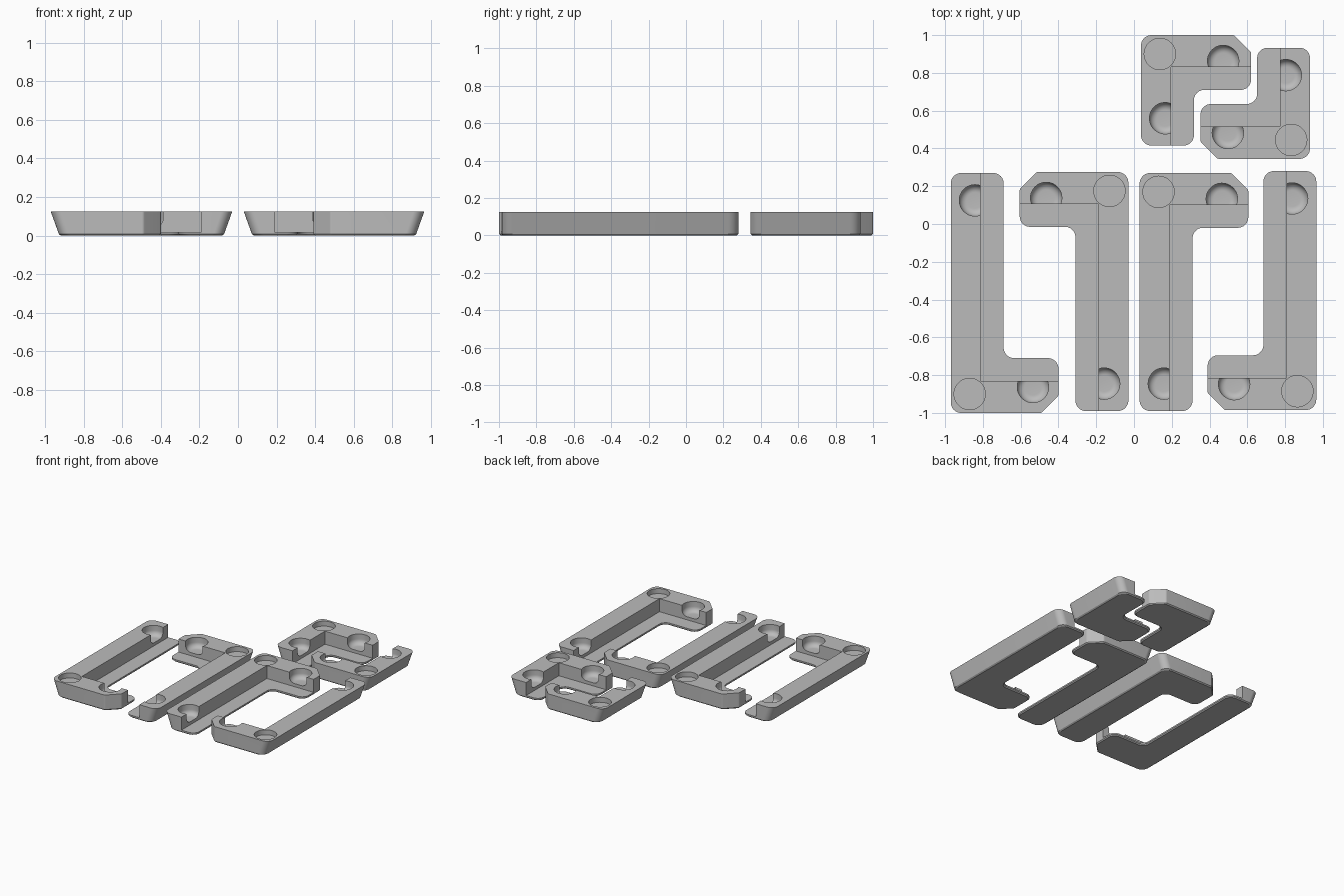
import bpy, bmesh, math
from mathutils import Vector

cube = bpy.data.objects.get("Cube")
if cube:
    bpy.data.objects.remove(cube, do_unlink=True)

HEIGHT, FLANGE, DRAFT, BEVEL = 0.125, 0.02, 0.045, 0.008
WALL_X, WALL_Y = 0.158, 0.17      # raised wall widths
ARM_X, ARM_Y = 0.28, 0.29         # full arm widths
HOLE_R = 0.083

grey = bpy.data.materials.new("grey_plastic")
grey.use_nodes = True
grey.diffuse_color = (0.5, 0.5, 0.5, 1)
grey.node_tree.nodes["Principled BSDF"].inputs["Base Color"].default_value = (0.5, 0.5, 0.5, 1)


def rounded(points, steps=8):
    """Round each (x, y, radius) corner of a closed polygon."""
    out = []
    for i, (x, y, r) in enumerate(points):
        p = Vector((x, y))
        a = (Vector(points[i - 1][:2]) - p).normalized()
        b = (Vector(points[(i + 1) % len(points)][:2]) - p).normalized()
        half = a.angle(b) / 2
        centre = p + (a + b).normalized() * r / math.sin(half)
        start = p + a * r / math.tan(half) - centre
        end = p + b * r / math.tan(half) - centre
        for k in range(steps + 1):
            out.append(centre + start.lerp(end, k / steps).normalized() * r)
    return out


def outline(length, short, draft, inset):
    """L-shaped footprint with one clipped corner."""
    d, e, r, c = draft + inset, inset, 0.055, 0.09
    return rounded([
        (d, e, r), (short - c, e, 0.02), (short - e, c, 0.02),
        (short - e, ARM_Y - e, r), (ARM_X - e, ARM_Y - e, r),
        (ARM_X - e, length - e, r), (d, length - e, r)])


def loft(name, rings):
    """Closed solid through a stack of equal rings of points."""
    bm = bmesh.new()
    loops = [[bm.verts.new(p) for p in ring] for ring in rings]
    n = len(loops[0])
    for low, high in zip(loops, loops[1:]):
        for i in range(n):
            j = (i + 1) % n
            bm.faces.new((low[i], low[j], high[j], high[i]))
    bm.faces.new(loops[0])
    bm.faces.new(loops[-1])
    bmesh.ops.recalc_face_normals(bm, faces=bm.faces)
    mesh = bpy.data.meshes.new(name)
    bm.to_mesh(mesh)
    bm.free()
    mesh.materials.append(grey)
    ob = bpy.data.objects.new(name, mesh)
    bpy.context.collection.objects.link(ob)
    return ob


def bracket(name, corner, sx, sy, length, short):
    def place(x, y, z):
        return (corner[0] + sx * x, corner[1] + sy * y, z)

    def turned(label, x, y, profile):
        return loft(label, [[place(x + r * math.cos(t), y + r * math.sin(t), z)
                             for t in [math.tau * k / 48 for k in range(48)]]
                            for r, z in profile])

    # solid body: bevelled foot and a drafted outer side
    levels = [(DRAFT, BEVEL, 0), (DRAFT * (1 - BEVEL / HEIGHT), 0, BEVEL), (0, 0, HEIGHT)]
    body = loft(name, [[place(p.x, p.y, z) for p in outline(length, short, d, e)]
                       for d, e, z in levels])

    # step that leaves the thin inner flange
    step = [(WALL_X, WALL_Y), (1, WALL_Y), (1, 2), (WALL_X, 2)]
    cutters = [loft("step_cutter", [[place(x, y, z) for x, y in step] for z in (FLANGE, 0.3)])]

    # flat pocket in the corner, round-bottomed dishes at the arm ends
    cutters.append(turned("pocket_cutter", 0.1, 0.1, [(HOLE_R, 0.085), (HOLE_R, 0.2)]))
    fillet, floor = 0.04, 0.045
    dish = [(HOLE_R - fillet * (1 - math.sin(a)), floor + fillet * (1 - math.cos(a)))
            for a in [math.pi / 2 * k / 8 for k in range(9)]] + [(HOLE_R, 0.2)]
    cutters.append(turned("dish_cutter", 0.128, length - 0.145, dish))
    cutters.append(turned("dish_cutter", 0.435, 0.137, dish))

    for cutter in cutters:
        mod = body.modifiers.new("cut", 'BOOLEAN')
        mod.operation, mod.solver, mod.object = 'DIFFERENCE', 'EXACT', cutter
    bpy.context.view_layer.update()
    result = body.evaluated_get(bpy.context.evaluated_depsgraph_get())
    mesh = bpy.data.meshes.new_from_object(result)
    body.modifiers.clear()
    body.data = mesh
    for cutter in cutters:
        bpy.data.objects.remove(cutter, do_unlink=True)

    bpy.ops.object.select_all(action='DESELECT')
    body.select_set(True)
    bpy.context.view_layer.objects.active = body
    bpy.ops.object.shade_smooth_by_angle(angle=math.radians(30))


# four long brackets and two short ones
bracket("long_bracket_front_right", (-0.97, -1.0), 1, 1, 1.27, 0.57)
bracket("long_bracket_back_right", (-0.03, 0.275), -1, -1, 1.265, 0.575)
bracket("long_bracket_back_left", (0.03, 0.27), 1, -1, 1.26, 0.575)
bracket("long_bracket_front_left", (0.965, -0.985), -1, 1, 1.265, 0.575)
bracket("short_bracket_back", (0.037, 1.0), 1, -1, 0.585, 0.583)
bracket("short_bracket_front", (0.932, 0.345), -1, 1, 0.588, 0.58)
